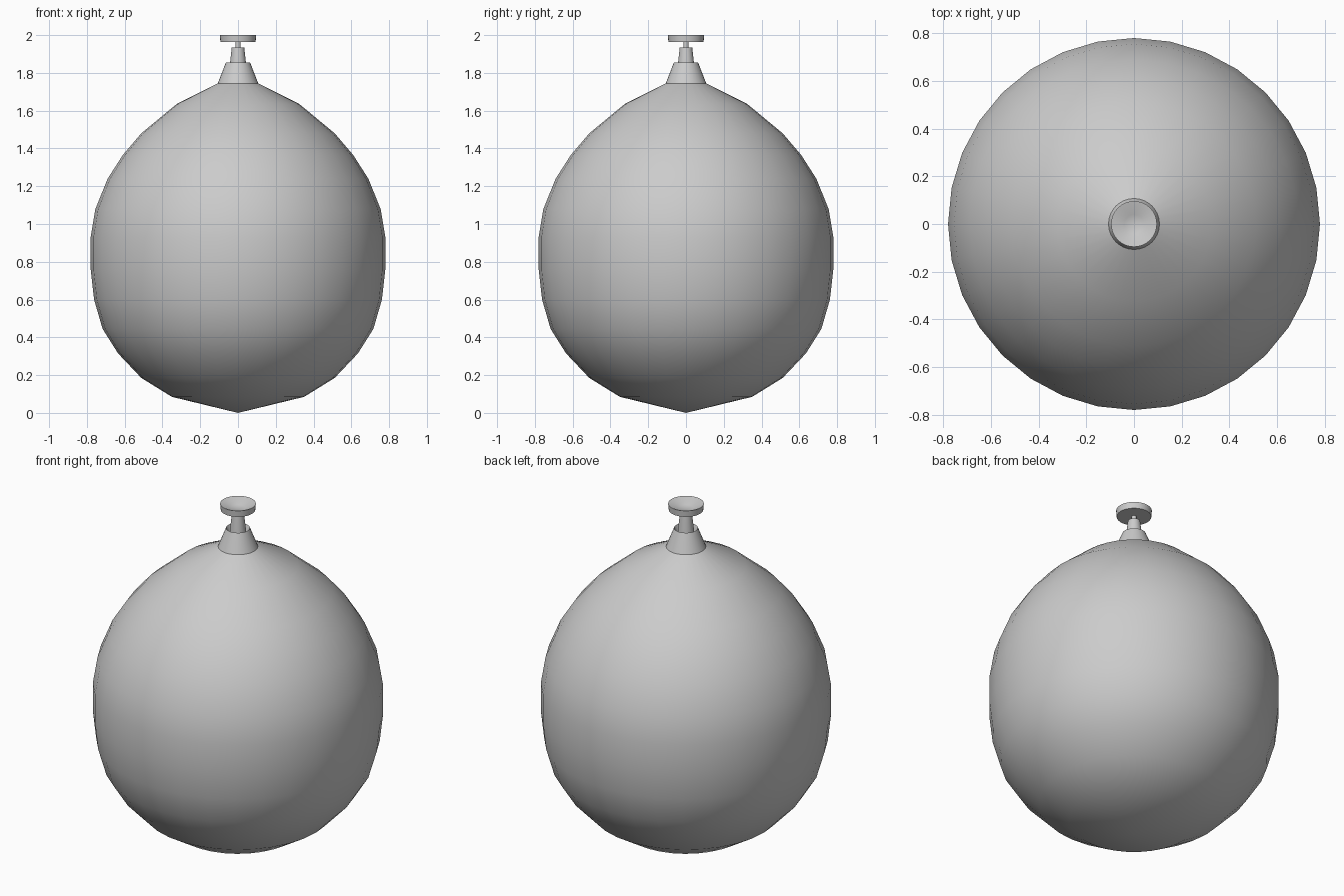
import bpy, bmesh, math

if "Cube" in bpy.data.objects:
    bpy.data.objects.remove(bpy.data.objects["Cube"])


def lathe(name, profile, segments=32, angle=40):
    """Revolve (radius, z) points around the z axis; radius 0 becomes a pole."""
    bm = bmesh.new()
    rings = []
    for r, z in profile:
        if r == 0:
            rings.append([bm.verts.new((0, 0, z))])
        else:
            rings.append([bm.verts.new((r * math.cos(2 * math.pi * i / segments),
                                        r * math.sin(2 * math.pi * i / segments), z))
                          for i in range(segments)])
    for a, b in zip(rings, rings[1:]):
        for i in range(segments):
            j = (i + 1) % segments
            quad = [a[i % len(a)], a[j % len(a)], b[j % len(b)], b[i % len(b)]]
            bm.faces.new(list(dict.fromkeys(quad)))
    mesh = bpy.data.meshes.new(name)
    bm.to_mesh(mesh)
    bm.free()
    obj = bpy.data.objects.new(name, mesh)
    bpy.context.collection.objects.link(obj)
    bpy.context.view_layer.objects.active = obj
    obj.select_set(True)
    bpy.ops.object.shade_smooth_by_angle(angle=math.radians(angle))
    obj.select_set(False)
    return obj


# Round hanging ball, pointed slightly at the bottom
lathe("ball", [(0, 0), (0.35, 0.085), (0.512, 0.185), (0.635, 0.315),
               (0.717, 0.445), (0.762, 0.60), (0.78, 0.76), (0.78, 0.93),
               (0.755, 1.08), (0.69, 1.24), (0.61, 1.365), (0.512, 1.48),
               (0.325, 1.635), (0.107, 1.745)])

# Flared collar, open at the top
lathe("collar", [(0.107, 1.745), (0.064, 1.855), (0.05, 1.82), (0.042, 1.82)])

# Tapered stem with a thin pin
lathe("stem", [(0.045, 1.82), (0.042, 1.855), (0.033, 1.935),
               (0.014, 1.935), (0.014, 1.967)])

# Shallow cup on top
lathe("cup", [(0, 1.963), (0.093, 1.963), (0.096, 2.0),
              (0.092, 2.0), (0.04, 1.973), (0, 1.97)])
